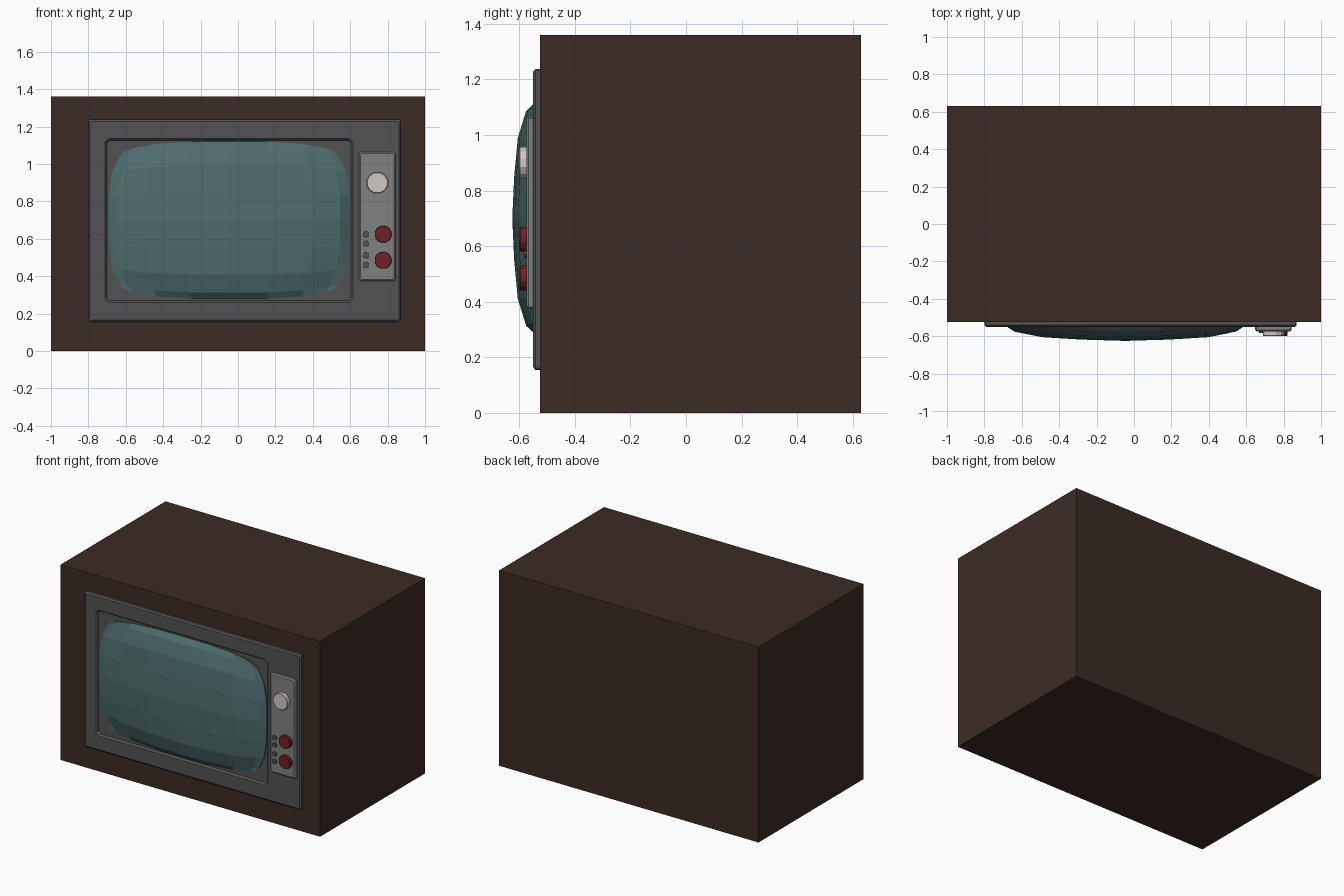
import bpy, bmesh, math

if "Cube" in bpy.data.objects:
    bpy.data.objects.remove(bpy.data.objects["Cube"])

def mat(name, rgb):
    m = bpy.data.materials.new(name)
    m.diffuse_color = (*rgb, 1)
    m.use_nodes = True
    m.node_tree.nodes["Principled BSDF"].inputs["Base Color"].default_value = m.diffuse_color
    return m

WOOD = mat("dark_wood", (0.046, 0.024, 0.018))
TRIM = mat("dark_grey", (0.085, 0.085, 0.085))
PLATE = mat("mid_grey", (0.22, 0.22, 0.22))
GLASS = mat("teal_glass", (0.075, 0.15, 0.15))
RED = mat("red", (0.15, 0.015, 0.022))
WHITE = mat("off_white", (0.62, 0.58, 0.54))

def finish(bm, name, material):
    bmesh.ops.recalc_face_normals(bm, faces=bm.faces)
    me = bpy.data.meshes.new(name)
    bm.to_mesh(me)
    bm.free()
    me.materials.append(material)
    ob = bpy.data.objects.new(name, me)
    bpy.context.collection.objects.link(ob)
    return ob

def loft(name, rings, material):
    """Join rings of equal point count and cap both ends."""
    bm = bmesh.new()
    loops = [[bm.verts.new(p) for p in r] for r in rings]
    n = len(loops[0])
    for a, b in zip(loops, loops[1:]):
        for i in range(n):
            j = (i + 1) % n
            bm.faces.new((a[i], a[j], b[j], b[i]))
    bm.faces.new(loops[0])
    bm.faces.new(loops[-1])
    return finish(bm, name, material)

def rect(x0, x1, z0, z1, y, inset=0.0, c=0.006):
    """Rectangle with clipped corners in the plane y."""
    x0, x1, z0, z1 = x0 + inset, x1 - inset, z0 + inset, z1 - inset
    return [(x0 + c, y, z0), (x1 - c, y, z0), (x1, y, z0 + c), (x1, y, z1 - c),
            (x1 - c, y, z1), (x0 + c, y, z1), (x0, y, z1 - c), (x0, y, z0 + c)]

def knob(name, x, z, r, y0, y1, material, sides=12):
    def ring(y, rad):
        return [(x + rad * math.cos(2 * math.pi * (i + .5) / sides), y,
                 z + rad * math.sin(2 * math.pi * (i + .5) / sides)) for i in range(sides)]
    return loft(name, [ring(y0, r), ring(y1 + 0.003, r), ring(y1, r * 0.95)], material)

# Cabinet
bm = bmesh.new()
bmesh.ops.create_cube(bm, size=1)
for v in bm.verts:
    v.co = (v.co.x * 2, v.co.y * 1.155 + 0.0525, (v.co.z + 0.5) * 1.36)
finish(bm, "cabinet", WOOD)

# Front panel with the shallow recess around the screen
outer = (-0.80, 0.87, 0.155, 1.237)
hole = (-0.71, 0.615, 0.26, 1.137)
loft("front_panel", [
    rect(*outer, -0.52), rect(*outer, -0.541), rect(*outer, -0.55, 0.01),
    rect(*hole, -0.55, 0, 0.02), rect(*hole, -0.543, 0.007, 0.018),
    rect(*hole, -0.534, 0.01, 0.016)], TRIM)

# Bulging faceted screen
steps = [(0, 0), (0.36, 0.007), (0.69, 0.02), (0.92, 0.05), (1, 0.085)]
axis = [(-s, d) for s, d in steps[:0:-1]] + steps
bm = bmesh.new()
grid = [[bm.verts.new((-0.047 + 0.645 * u * (1 - 0.13 * v ** 4),
                       -0.625 + min(0.085, du + dv),
                       0.70 + 0.42 * v * (1 - 0.12 * u ** 4)))
         for u, du in axis] for v, dv in axis]
for r in range(8):
    for c in range(8):
        bm.faces.new((grid[r][c], grid[r][c + 1], grid[r + 1][c + 1], grid[r + 1][c]))
rim = [e for e in bm.edges if e.is_boundary]
ext = bmesh.ops.extrude_edge_only(bm, edges=rim)["geom"]
for v in ext:
    if isinstance(v, bmesh.types.BMVert):
        v.co.y = -0.525
finish(bm, "screen", GLASS)

# Control plate
ctl = (0.648, 0.842, 0.375, 1.065)
loft("control_plate", [rect(*ctl, -0.54), rect(*ctl, -0.566),
                       rect(*ctl, -0.574, 0.008)], PLATE)

# Knobs and buttons
knob("channel_knob", 0.745, 0.90, 0.058, -0.57, -0.60, WHITE)
for i, z in enumerate((0.625, 0.485)):
    knob(f"red_knob_{i + 1}", 0.776, z, 0.046, -0.57, -0.599, RED)
for i, z in enumerate((0.625, 0.575, 0.513, 0.46)):
    knob(f"small_button_{i + 1}", 0.685, z, 0.017, -0.57, -0.582, TRIM, 10)
